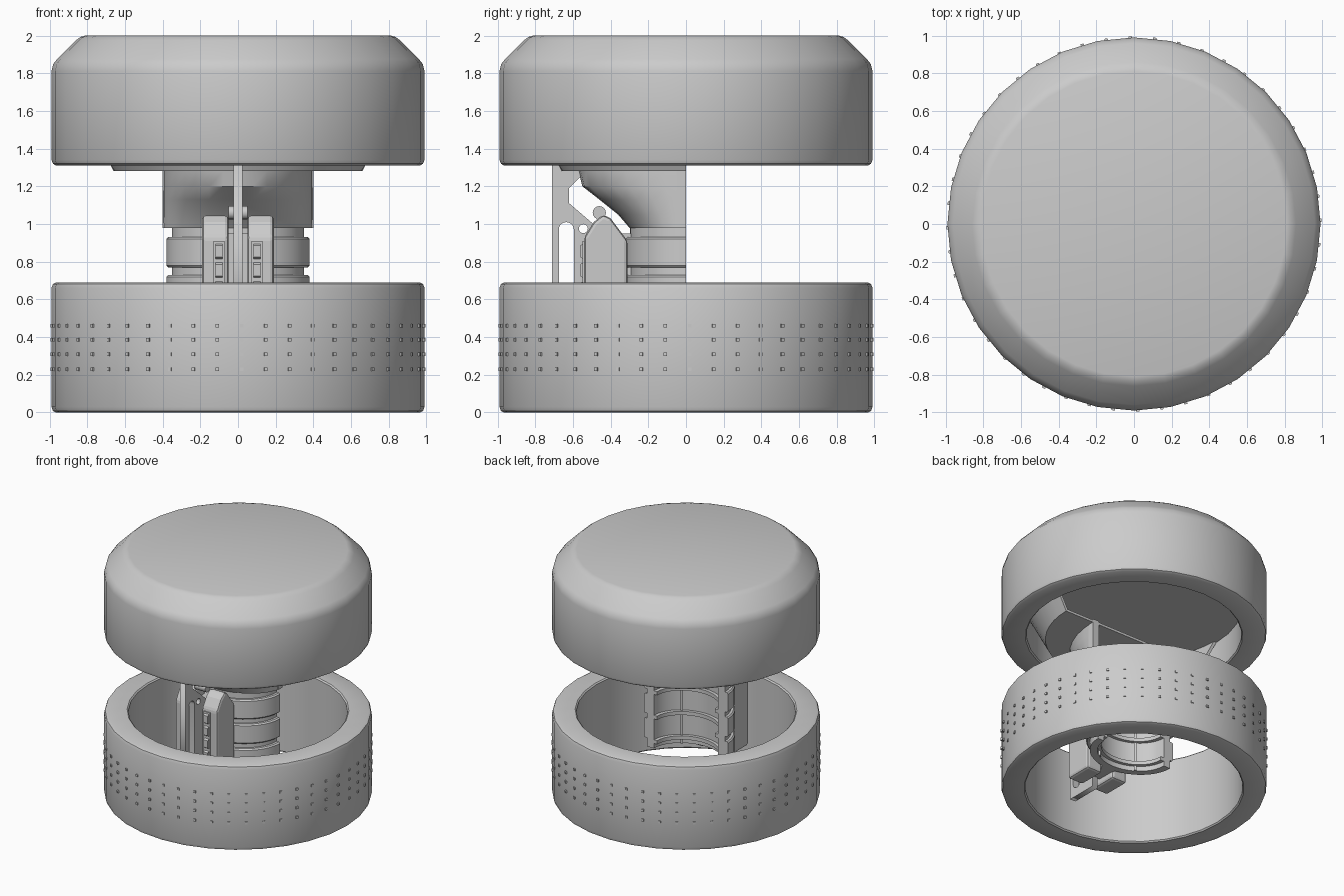
import bpy, bmesh
from math import sin, cos, pi, radians
from mathutils import Matrix

if "Cube" in bpy.data.objects:
    bpy.data.objects.remove(bpy.data.objects["Cube"])


def finish(name, bm):
    bmesh.ops.remove_doubles(bm, verts=bm.verts, dist=1e-5)
    bmesh.ops.recalc_face_normals(bm, faces=bm.faces)
    me = bpy.data.meshes.new(name)
    bm.to_mesh(me)
    bm.free()
    ob = bpy.data.objects.new(name, me)
    bpy.context.collection.objects.link(ob)
    return ob


def lathe(name, prof, segs=32, half=False, sy=1.0):
    """Revolve a closed (r, z) outline; half keeps only the -y side."""
    bm = bmesh.new()
    start, sweep = (pi, pi) if half else (0, 2 * pi)
    rows = []
    for i in range(segs + 1 if half else segs):
        a = start + sweep * i / segs
        rows.append([bm.verts.new((r * cos(a), r * sin(a) * sy, z)) for r, z in prof])
    n = len(prof)
    for i in range(segs):
        p, q = rows[i], rows[(i + 1) % len(rows)]
        for j in range(n):
            k = (j + 1) % n
            if prof[j][0] > 0 or prof[k][0] > 0:
                bm.faces.new((p[j], q[j], q[k], p[k]))
    if half:
        bm.faces.new(rows[0])
        bm.faces.new(rows[-1])
    return finish(name, bm)


def prism(name, yz, x0, x1, bevel=0):
    """Extrude a (y, z) outline along x."""
    bm = bmesh.new()
    a = [bm.verts.new((x0, y, z)) for y, z in yz]
    b = [bm.verts.new((x1, y, z)) for y, z in yz]
    bm.faces.new(a)
    bm.faces.new(b)
    for i in range(len(yz)):
        k = (i + 1) % len(yz)
        bm.faces.new((a[i], a[k], b[k], b[i]))
    ob = finish(name, bm)
    if bevel:
        m = ob.modifiers.new("bevel", "BEVEL")
        m.width, m.segments = bevel, 2
    return ob


def box(name, x, y, z):
    return prism(name, [(y[0], z[0]), (y[1], z[0]), (y[1], z[1]), (y[0], z[1])], *x)


# Upper cap: chamfered outside, shallow recess underneath
lathe("upper_cap", [(0, 2), (.81, 2), (.835, 1.993), (.86, 1.975), (.96, 1.875),
                    (.98, 1.85), (.99, 1.81), (.99, 1.34), (.982, 1.32), (.965, 1.31),
                    (.81, 1.31), (.80, 1.32), (.80, 1.55), (0, 1.55)])

# Lower open ring
lathe("lower_ring", [(.99, .03), (.982, .008), (.965, 0), (.82, 0), (.81, .01), (.81, .68),
                     (.82, .69), (.965, .69), (.982, .682), (.99, .66)])

# Rows of little studs round the lower ring
bm = bmesh.new()
for z in (.23, .308, .385, .46):
    for i in range(48):
        a = radians(7.5 * i + 1.1)
        m = (Matrix.Rotation(a, 4, 'Z') @ Matrix.Translation((0, -.986, z))
             @ Matrix.Diagonal((.018, .018, .018, 1)))
        bmesh.ops.create_cube(bm, size=1, matrix=m)
finish("ring_studs", bm)

# Half tray below the cap's ceiling
lathe("half_tray", [(0, 1.28), (.66, 1.28), (.80, 1.55), (.775, 1.55), (.645, 1.30), (0, 1.30)],
      24, True)

# Flared half collar: straight at the sides, swept forward at the top
bm = bmesh.new()
N = 16
levels = [(.98, .30), (1.05, .36), (1.13, .46), (1.2, .55), (1.28, .57)]
rings = []
for t in (0, .05):
    for z, d in (levels if t == 0 else levels[::-1]):
        rings.append([bm.verts.new(((.40 - t) * cos(pi + pi * i / N),
                                    (d - t) * sin(pi + pi * i / N), z)) for i in range(N + 1)])
L = len(rings)
for j in range(L):
    p, q = rings[j], rings[(j + 1) % L]
    for i in range(N):
        bm.faces.new((p[i], p[i + 1], q[i + 1], q[i]))
for e in (0, N):
    bm.faces.new([r[e] for r in rings])
finish("flared_collar", bm)
for s in (-1, 1):
    box("collar_post", (s * .34, s * .40), (-.05, 0), (.98, 1.31))

# Half spool: thin core with raised bands
lathe("spool_core", [(.29, .30), (.35, .30), (.35, .98), (.29, .98)], 20, True, .85)
for z in (.37, .57, .77):
    lathe("spool_band", [(.30, z), (.37, z), (.38, z + .01), (.38, z + .15),
                         (.37, z + .16), (.30, z + .16)], 20, True, .85)
    lathe("inner_ledge", [(.26, z - .03), (.30, z - .03), (.30, z), (.26, z)], 20, True, .85)
for s in (-1, 1):
    fin = box("inner_fin", (-.01, .01), (-.29, -.25), (.30, .98))
    fin.rotation_euler.z = radians(42 * s)

# Twin arms with inset buttons in front of the spool
for s in (-1, 1):
    prism("arm", [(-.54, .25), (-.54, .93), (-.49, 1.01), (-.44, 1.05), (-.40, 1.03),
                  (-.31, .91), (-.31, .25)], s * .05, s * .19, .02)
    box("button_frame", (s * .072, s * .13), (-.548, -.53), (.50, .91))
    for z in (.51, .61, .71, .81):
        prism("button", [(-.562, z + .015), (-.562, z + .075), (-.54, z + .09), (-.54, z)],
              s * .082, s * .12)

# Central upright plate with a slot and a pin hole
cu = bpy.data.curves.new("upright_plate", 'CURVE')
cu.dimensions, cu.fill_mode, cu.extrude = '2D', 'BOTH', .025
slot = ([(-.635 + .04 * cos(pi * i / 10), .97 + .04 * sin(pi * i / 10)) for i in range(11)]
        + [(-.635 - .04 * cos(pi * i / 10), .32 - .04 * sin(pi * i / 10)) for i in range(11)])
hole = [(-.545 + .024 * cos(pi * i / 8), .975 + .024 * sin(pi * i / 8)) for i in range(16)]
outline = [(-.71, .21), (-.45, .21), (-.45, .96), (-.48, .99), (-.62, 1.11), (-.62, 1.19),
           (-.56, 1.25), (-.56, 1.31), (-.71, 1.31)]
for pts in (outline, slot, hole):
    sp = cu.splines.new('POLY')
    sp.points.add(len(pts) - 1)
    for p, (y, z) in zip(sp.points, pts):
        p.co = (y, z, 0, 1)
    sp.use_cyclic_u = True
plate = bpy.data.objects.new("upright_plate", cu)
bpy.context.collection.objects.link(plate)
plate.matrix_world = Matrix(((0, 0, 1, 0), (1, 0, 0, 0), (0, 1, 0, 0), (0, 0, 0, 1)))

# Pivot and web joining plate, arms and spool
bm = bmesh.new()
bmesh.ops.create_cone(bm, cap_ends=True, segments=16, radius1=.035, radius2=.035, depth=.1,
                      matrix=Matrix.Translation((0, -.46, 1.06)) @ Matrix.Rotation(pi / 2, 4, 'Y'))
finish("pivot_pin", bm)
box("arm_web", (-.06, .06), (-.46, -.29), (.30, .95))

# Smooth the round parts, keeping hard edges
bpy.ops.object.select_all(action='DESELECT')
for ob in bpy.data.objects:
    if ob.type == 'MESH' and ob.name.startswith(("upper", "lower", "half", "flared", "spool",
                                                 "inner_ledge", "pivot")):
        ob.select_set(True)
        bpy.context.view_layer.objects.active = ob
bpy.ops.object.shade_smooth_by_angle(angle=radians(35))
